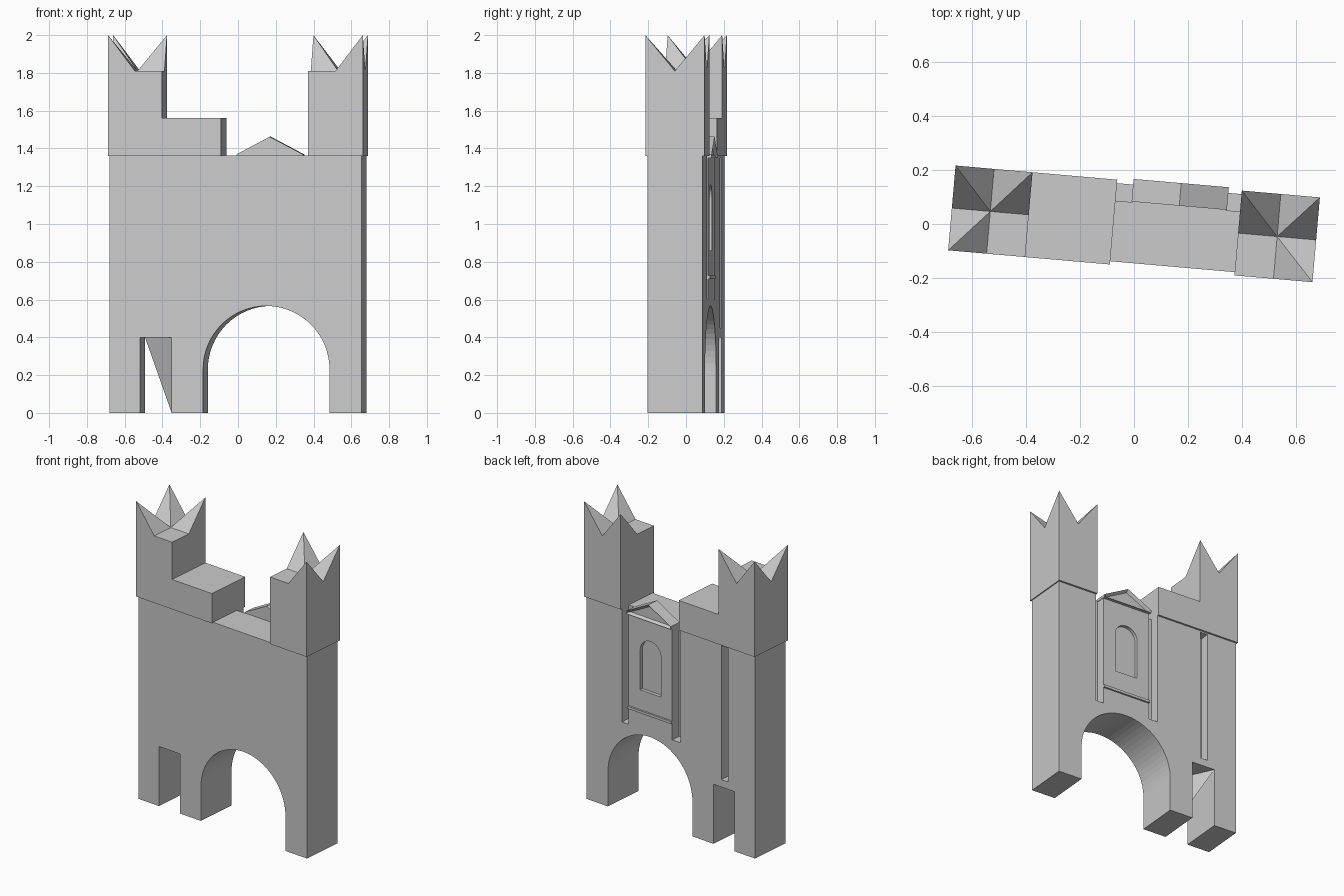
import bpy, bmesh
from math import sin, cos, pi, radians
from mathutils import Matrix

if "Cube" in bpy.data.objects:
    bpy.data.objects.remove(bpy.data.objects["Cube"])

TURN = Matrix.Rotation(radians(-5), 4, 'Z')   # whole gate is turned slightly


def finish(name, bm):
    bmesh.ops.recalc_face_normals(bm, faces=bm.faces)
    bm.transform(TURN)
    me = bpy.data.meshes.new(name)
    bm.to_mesh(me)
    bm.free()
    ob = bpy.data.objects.new(name, me)
    bpy.context.collection.objects.link(ob)
    return ob


def prism(name, profile, y0, y1, inset=None):
    """Extrude an (x, z) profile from y0 to y1; optionally inset the back face."""
    bm = bmesh.new()
    a = [bm.verts.new((x, y0, z)) for x, z in profile]
    b = [bm.verts.new((x, y1, z)) for x, z in profile]
    bm.faces.new(a)
    back = bm.faces.new(b)
    n = len(a)
    for i in range(n):
        j = (i + 1) % n
        bm.faces.new((a[i], a[j], b[j], b[i]))
    bmesh.ops.recalc_face_normals(bm, faces=bm.faces)
    if inset:
        bmesh.ops.inset_region(bm, faces=[back], thickness=inset[0], depth=inset[1])
    return finish(name, bm)


def box(name, x0, x1, y0, y1, z0, z1):
    return prism(name, [(x0, z0), (x1, z0), (x1, z1), (x0, z1)], y0, y1)


def arch(cx, r, z0, spring, n=24):
    pts = [(cx - r * cos(pi * i / n), spring + r * sin(pi * i / n)) for i in range(n + 1)]
    return [(cx - r, z0)] + pts + [(cx + r, z0)]


def cut(target, cutter):
    cutter.hide_render = True
    m = target.modifiers.new("cut", 'BOOLEAN')
    m.object = cutter
    m.solver = 'EXACT'
    bpy.context.view_layer.objects.active = target
    bpy.ops.object.modifier_apply(modifier=m.name)
    bpy.data.objects.remove(cutter)


# Main wall, outlined with door and archway openings
L, R = -0.507, -0.34
outline = [(-0.67, 0), (L, 0), (L, 0.4), (R, 0.4), (R, 0)]
outline += arch(0.163, 0.336, 0, 0.23, 32)
outline += [(0.67, 0), (0.67, 1.363), (-0.67, 1.363)]
wall = prism("gate_wall", outline, -0.145, 0.145)

# Tall slots and blind window on the back
for x0, x1, z0, z1 in [(-0.076, -0.012, 0.6, 1.45), (0.334, 0.388, 0.6, 1.45),
                       (-0.455, -0.402, 0.45, 1.35)]:
    cut(wall, box("slot_cutter", x0, x1, 0.08, 0.3, z0, z1))
cut(wall, prism("window_cutter", arch(0.16, 0.083, 0.86, 1.125, 16), 0.122, 0.3))

# Slanted leaf in the small doorway
bm = bmesh.new()
bm.faces.new([bm.verts.new(p) for p in ((L, 0.145, 0.4), (R, -0.145, 0.4), (R, -0.145, 0))])
finish("doorway_leaf", bm)

# Window sill and gable
box("window_sill", -0.012, 0.334, 0.14, 0.157, 0.71, 0.727)
prism("gable", [(-0.016, 1.35), (0.338, 1.35), (0.338, 1.368), (0.161, 1.462), (-0.016, 1.368)],
      0.082, 0.166, inset=(0.018, -0.018))

# Raised parapet
box("parapet", -0.392, -0.076, -0.157, 0.158, 1.36, 1.56)


def tower(name, x0, x1, flat_x):
    """Square tower with corner spikes, except the inner front corner."""
    xs, ys = (x0, (x0 + x1) / 2, x1), (-0.157, 0.0, 0.158)
    bm = bmesh.new()
    top = {}
    for i in range(3):
        for j in range(3):
            spike = i != 1 and j != 1 and (i, j) != (flat_x, 0)
            top[i, j] = bm.verts.new((xs[i], ys[j], 2.0 if spike else 1.81))
    ring = [(0, 0), (1, 0), (2, 0), (2, 1), (2, 2), (1, 2), (0, 2), (0, 1)]
    low = [bm.verts.new((xs[i], ys[j], 1.36)) for i, j in ring]
    bm.faces.new(low)
    for k in range(8):
        n = (k + 1) % 8
        bm.faces.new((low[k], low[n], top[ring[n]], top[ring[k]]))
        bm.faces.new((top[ring[k]], top[ring[n]], top[1, 1]))
    finish(name, bm)


# Corner towers
tower("left_tower", -0.677, -0.391, 2)
tower("right_tower", 0.387, 0.677, 0)
